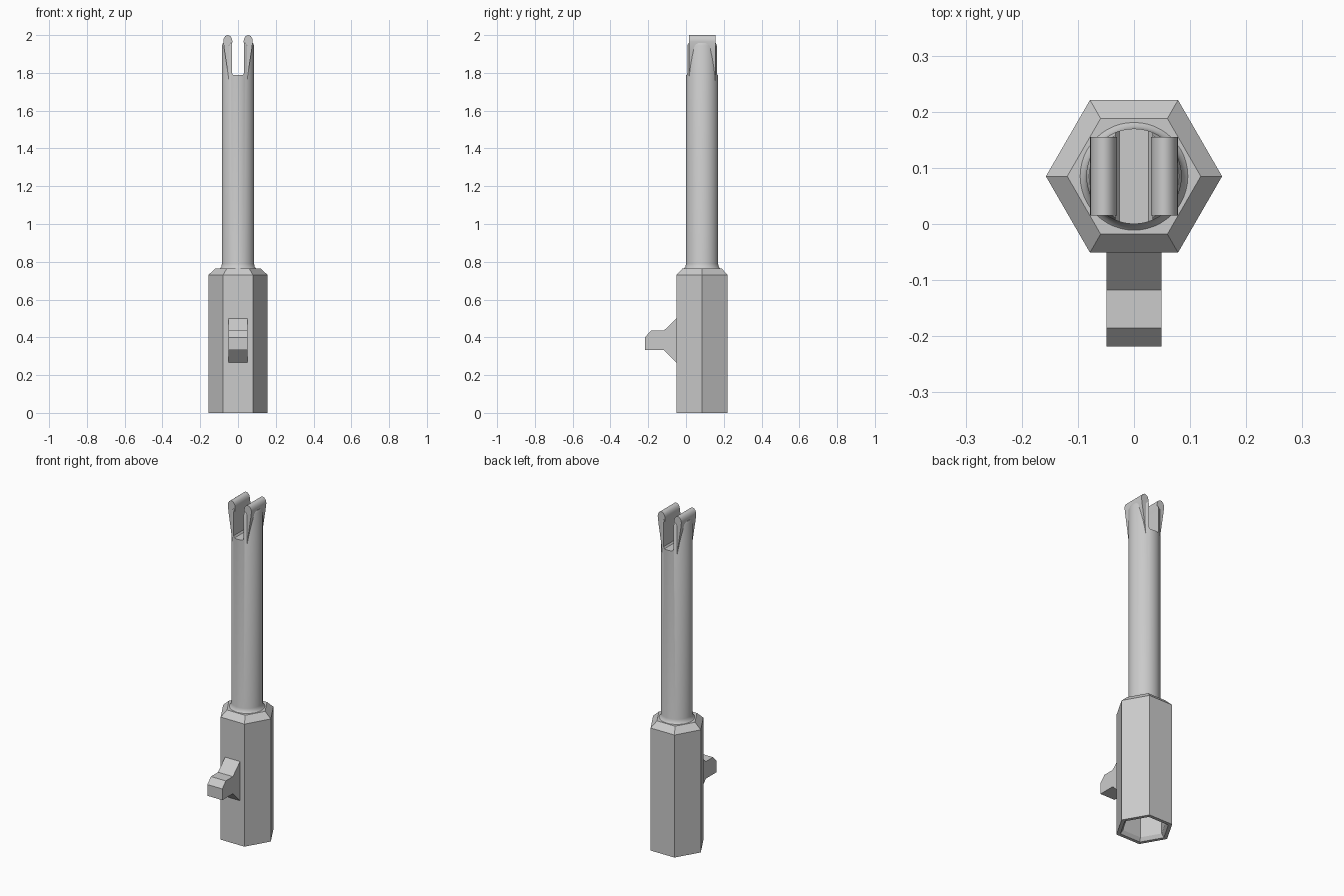
import bpy, bmesh, math
from mathutils import Vector

cube = bpy.data.objects.get("Cube")
if cube:
    bpy.data.objects.remove(cube)

AXIS_Y = 0.085  # shared centre line of body and shaft

grey = bpy.data.materials.new("plain grey")
grey.use_nodes = True
colour = (0.6, 0.6, 0.6, 1)
grey.diffuse_color = colour
grey.node_tree.nodes["Principled BSDF"].inputs["Base Color"].default_value = colour


def finish(name, bm, smooth=False):
    """Turn a bmesh into a named, coloured object."""
    bmesh.ops.recalc_face_normals(bm, faces=bm.faces)
    mesh = bpy.data.meshes.new(name)
    bm.to_mesh(mesh)
    bm.free()
    mesh.materials.append(grey)
    obj = bpy.data.objects.new(name, mesh)
    bpy.context.collection.objects.link(obj)
    if smooth:
        bpy.ops.object.select_all(action='DESELECT')
        obj.select_set(True)
        bpy.context.view_layer.objects.active = obj
        bpy.ops.object.shade_smooth_by_angle(angle=math.radians(35))
    return obj


def lathe(name, profile, sides, smooth=False):
    """Stack rings of (radius, z) about the centre line and cap both ends."""
    bm = bmesh.new()
    rings = []
    for r, z in profile:
        angles = [math.tau * i / sides for i in range(sides)]
        rings.append([bm.verts.new((r * math.cos(a), AXIS_Y + r * math.sin(a), z))
                      for a in angles])
    for low, high in zip(rings, rings[1:]):
        for i in range(sides):
            j = (i + 1) % sides
            bm.faces.new((low[i], low[j], high[j], high[i]))
    bm.faces.new(rings[0])
    bm.faces.new(rings[-1])
    return finish(name, bm, smooth)


def extrude(name, points, offset, smooth=False):
    """Extrude a closed 3D outline along an offset."""
    bm = bmesh.new()
    face = bm.faces.new([bm.verts.new(p) for p in points])
    new = bmesh.ops.extrude_face_region(bm, geom=[face])["geom"]
    verts = [v for v in new if isinstance(v, bmesh.types.BMVert)]
    bmesh.ops.translate(bm, vec=Vector(offset), verts=verts)
    return finish(name, bm, smooth)


# Hexagonal body: chamfered top, hollow underside
lathe("hexagonal_body", [(0.12, 0.70), (0.12, 0.02), (0.135, 0), (0.157, 0),
                         (0.157, 0.73), (0.119, 0.765)], 6)

# Round shaft with a small fillet at its foot
shaft = lathe("round_shaft", [(0.096, 0.755), (0.096, 0.765), (0.089, 0.772),
                              (0.085, 0.79), (0.085, 1.945), (0.08, 1.957)],
              48, True)

# Slot cut through the shaft end
slot = extrude("slot_cutter", [(-0.033, -0.1, 1.80), (-0.026, -0.1, 1.79),
                               (0.026, -0.1, 1.79), (0.033, -0.1, 1.80),
                               (0.033, -0.1, 2.1), (-0.033, -0.1, 2.1)], (0, 0.4, 0))
slot.hide_render = True
slot.hide_viewport = True
cut = shaft.modifiers.new("slot", 'BOOLEAN')
cut.operation = 'DIFFERENCE'
cut.solver = 'EXACT'
cut.object = slot

# Two rounded prongs, flaring toward the tip
for side, name in ((1, "left_prong"), (-1, "right_prong")):
    tip = [(0.054 + 0.024 * math.cos(a), 1.966 + 0.034 * math.sin(a))
           for a in (math.pi * i / 16 for i in range(17))]
    outline = [(0.033, 1.76), (0.048, 1.76), (0.058, 1.83), (0.072, 1.92)]
    outline += tip + [(0.033, 1.93)]
    extrude(name, [(side * x, 0.015, z) for x, z in outline], (0, 0.14, 0), True)

# Thumb switch on the front face
switch = [(-0.04, 0.51), (-0.118, 0.435), (-0.185, 0.435), (-0.218, 0.40),
          (-0.218, 0.333), (-0.118, 0.333), (-0.04, 0.255)]
extrude("thumb_switch", [(-0.049, y, z) for y, z in switch], (0.098, 0, 0))
